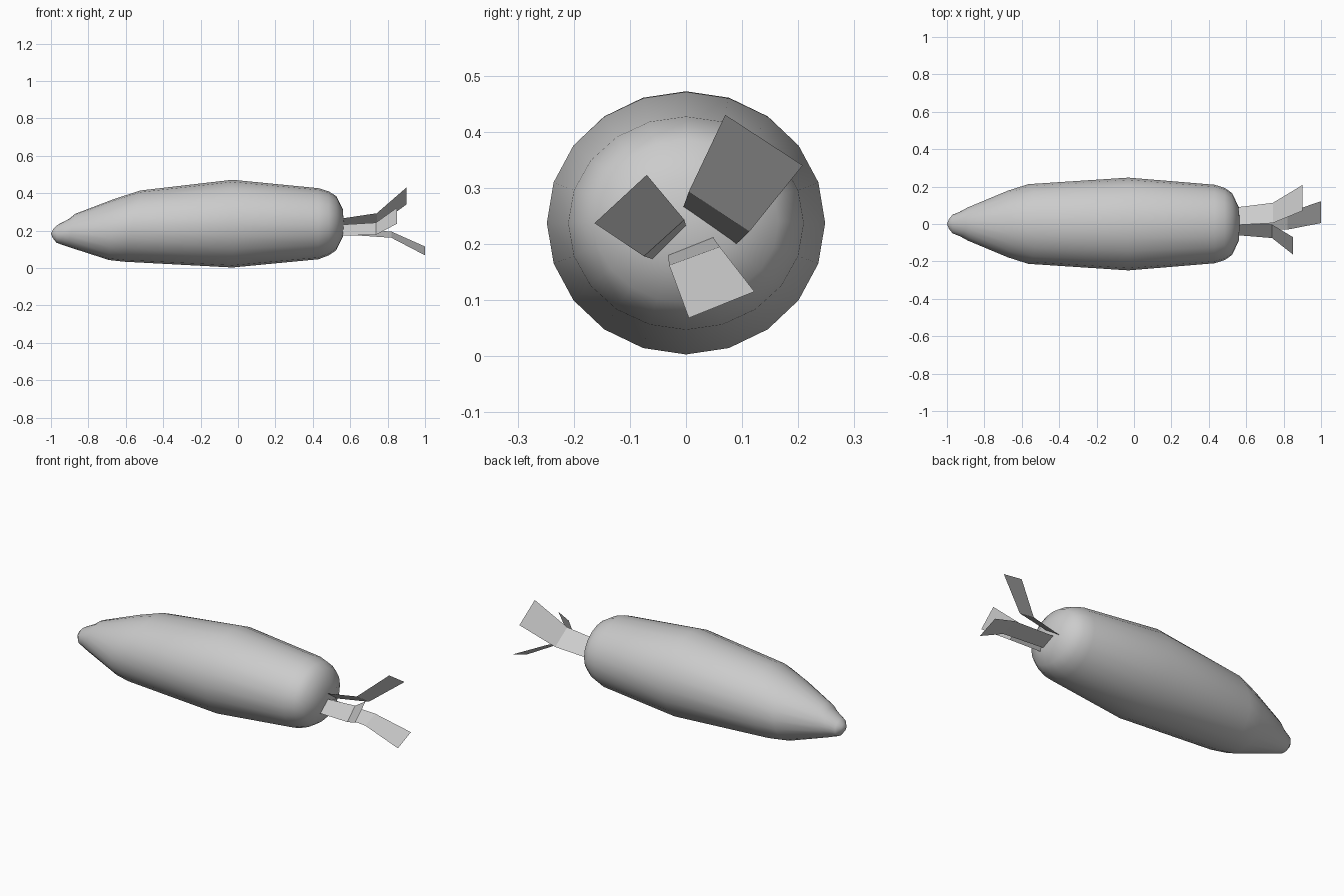
import bpy, bmesh, math

if "Cube" in bpy.data.objects:
    bpy.data.objects.remove(bpy.data.objects["Cube"])

SIDES = 20


def add_object(name, bm):
    mesh = bpy.data.meshes.new(name)
    bm.to_mesh(mesh)
    bm.free()
    ob = bpy.data.objects.new(name, mesh)
    bpy.context.collection.objects.link(ob)
    return ob


# Root body: slightly leaning rings (top x, top z, bottom x, bottom z, half width)
rings = [
    (-0.99, 0.205, -0.99, 0.16, 0.025),
    (-0.97, 0.228, -0.97, 0.135, 0.050),
    (-0.90, 0.265, -0.95, 0.128, 0.068),
    (-0.87, 0.290, -0.91, 0.114, 0.088),
    (-0.66, 0.370, -0.69, 0.043, 0.178),
    (-0.52, 0.415, -0.61, 0.034, 0.213),
    (-0.03, 0.472, -0.03, 0.003, 0.248),
    (0.43, 0.427, 0.43, 0.047, 0.210),
    (0.485, 0.410, 0.485, 0.068, 0.193),
    (0.525, 0.385, 0.525, 0.095, 0.165),
    (0.56, 0.315, 0.56, 0.165, 0.090),
]
bm = bmesh.new()
loops = []
for tx, tz, bx, bz, w in rings:
    loop = []
    for i in range(SIDES):
        a = 2 * math.pi * i / SIDES
        s = math.sin(a)
        loop.append(bm.verts.new(((tx + bx) / 2 + (tx - bx) / 2 * s,
                                  w * math.cos(a),
                                  (tz + bz) / 2 + (tz - bz) / 2 * s)))
    loops.append(loop)
for a, b in zip(loops, loops[1:]):
    for i in range(SIDES):
        j = (i + 1) % SIDES
        bm.faces.new((a[i], a[j], b[j], b[i]))
for loop, tip in ((loops[0], (-1.0, 0, 0.183)), (loops[-1], (0.566, 0, 0.24))):
    v = bm.verts.new(tip)
    for i in range(SIDES):
        bm.faces.new((loop[i], loop[(i + 1) % SIDES], v))
bmesh.ops.recalc_face_normals(bm, faces=bm.faces)
body = add_object("root_body", bm)
bpy.context.view_layer.objects.active = body
body.select_set(True)
bpy.ops.object.shade_smooth_by_angle(angle=math.radians(50))


# Leaves: bent flat strips, each row is (x, one edge (y, z), other edge (y, z))
def leaf(name, rows):
    bm = bmesh.new()
    pairs = [[bm.verts.new((x, *p)) for p in (a, b)] for x, a, b in rows]
    for (a, b), (c, d) in zip(pairs, pairs[1:]):
        bm.faces.new((a, b, d, c))
    add_object(name, bm)


leaf("leaf_large", [(0.555, (-0.005, 0.265), (0.09, 0.20)),
                    (0.742, (0.005, 0.293), (0.113, 0.222)),
                    (0.90, (0.07, 0.43), (0.208, 0.34))])
leaf("leaf_small", [(0.555, (0.0, 0.232), (-0.06, 0.173)),
                    (0.738, (-0.003, 0.243), (-0.075, 0.178)),
                    (0.85, (-0.07, 0.323), (-0.163, 0.237))])
leaf("leaf_low", [(0.555, (-0.032, 0.18), (0.048, 0.212)),
                  (0.82, (-0.03, 0.162), (0.06, 0.195)),
                  (1.0, (0.005, 0.068), (0.122, 0.115))])
